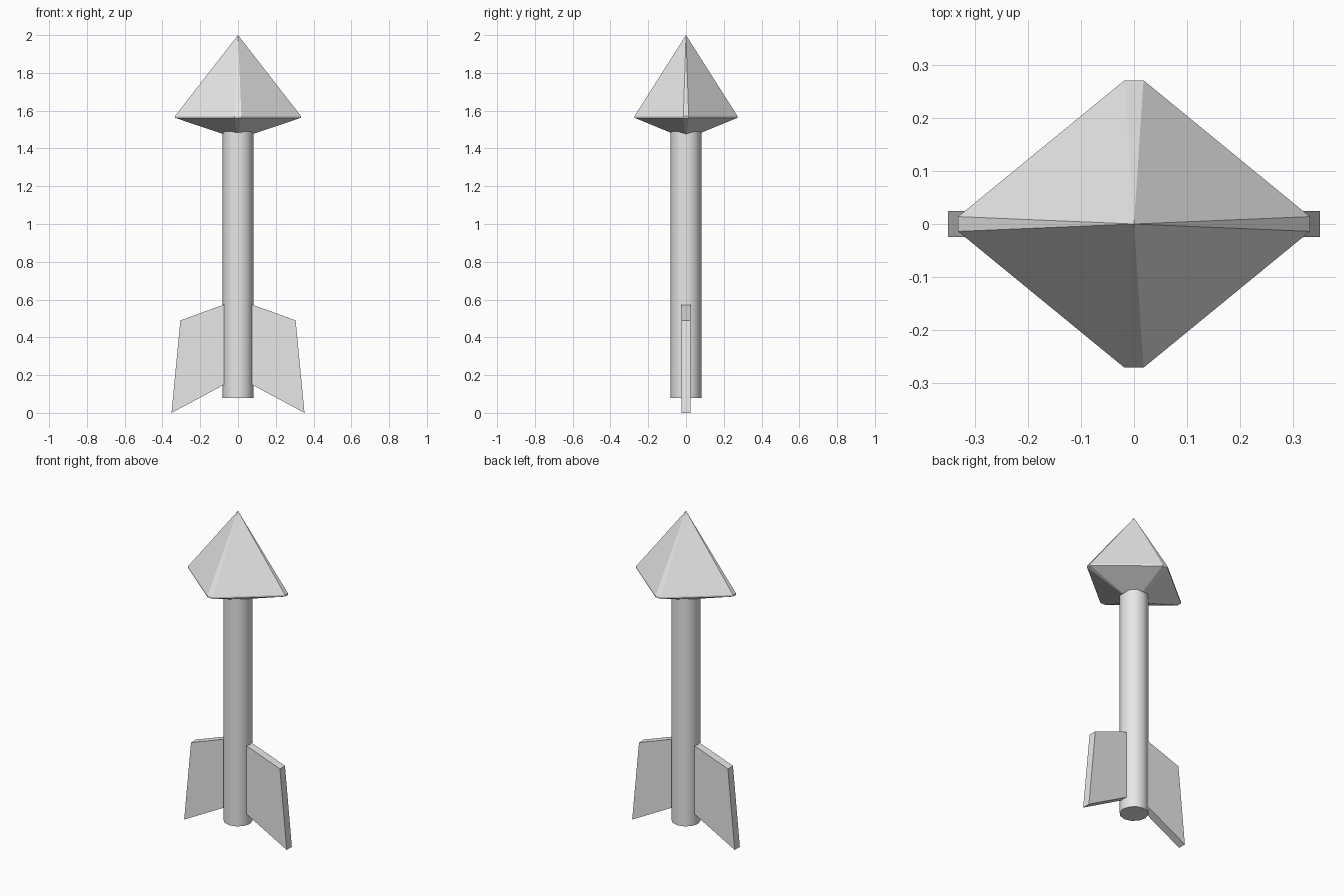
import bpy, bmesh, math

if "Cube" in bpy.data.objects:
    bpy.data.objects.remove(bpy.data.objects["Cube"])

grey = bpy.data.materials.new("light_grey")
grey.diffuse_color = (0.8, 0.8, 0.8, 1)
grey.use_nodes = True
grey.node_tree.nodes["Principled BSDF"].inputs["Base Color"].default_value = grey.diffuse_color


def make_object(name, bm):
    bmesh.ops.recalc_face_normals(bm, faces=bm.faces)
    mesh = bpy.data.meshes.new(name)
    bm.to_mesh(mesh)
    bm.free()
    mesh.materials.append(grey)
    obj = bpy.data.objects.new(name, mesh)
    bpy.context.collection.objects.link(obj)
    return obj


# Shaft: smooth round rod
bm = bmesh.new()
bmesh.ops.create_cone(bm, cap_ends=True, segments=12, radius1=0.082,
                      radius2=0.082, depth=1.44)
bmesh.ops.translate(bm, verts=bm.verts, vec=(0, 0, 0.08 + 0.72))
shaft = make_object("shaft", bm)
bpy.context.view_layer.objects.active = shaft
shaft.select_set(True)
bpy.ops.object.shade_smooth_by_angle(angle=math.radians(40))
shaft.select_set(False)

# Head: diamond-shaped double pyramid with blunted corners and rim
corners = [(0.333, -0.014), (0.333, 0.014), (0.018, 0.272), (-0.018, 0.272),
           (-0.333, 0.014), (-0.333, -0.014), (-0.018, -0.272), (0.018, -0.272)]
bm = bmesh.new()
upper = [bm.verts.new((x, y, 1.572)) for x, y in corners]
lower = [bm.verts.new((x, y, 1.562)) for x, y in corners]
tip = bm.verts.new((0, 0, 2.0))
base = bm.verts.new((0, 0, 1.45))
for i in range(8):
    j = (i + 1) % 8
    bm.faces.new((upper[i], upper[j], tip))
    bm.faces.new((lower[i], lower[j], upper[j], upper[i]))
    bm.faces.new((lower[j], lower[i], base))
make_object("head", bm)

# Fins: swept flat plates on both sides
outline = [(0.05, 0.582), (0.305, 0.49), (0.352, 0.0), (0.05, 0.162)]
for name, side in (("right_fin", 1), ("left_fin", -1)):
    bm = bmesh.new()
    face = bm.faces.new([bm.verts.new((side * x, -0.025, z)) for x, z in outline])
    ext = bmesh.ops.extrude_face_region(bm, geom=[face], use_keep_orig=True)
    moved = [g for g in ext["geom"] if isinstance(g, bmesh.types.BMVert)]
    bmesh.ops.translate(bm, verts=moved, vec=(0, 0.05, 0))
    make_object(name, bm)
